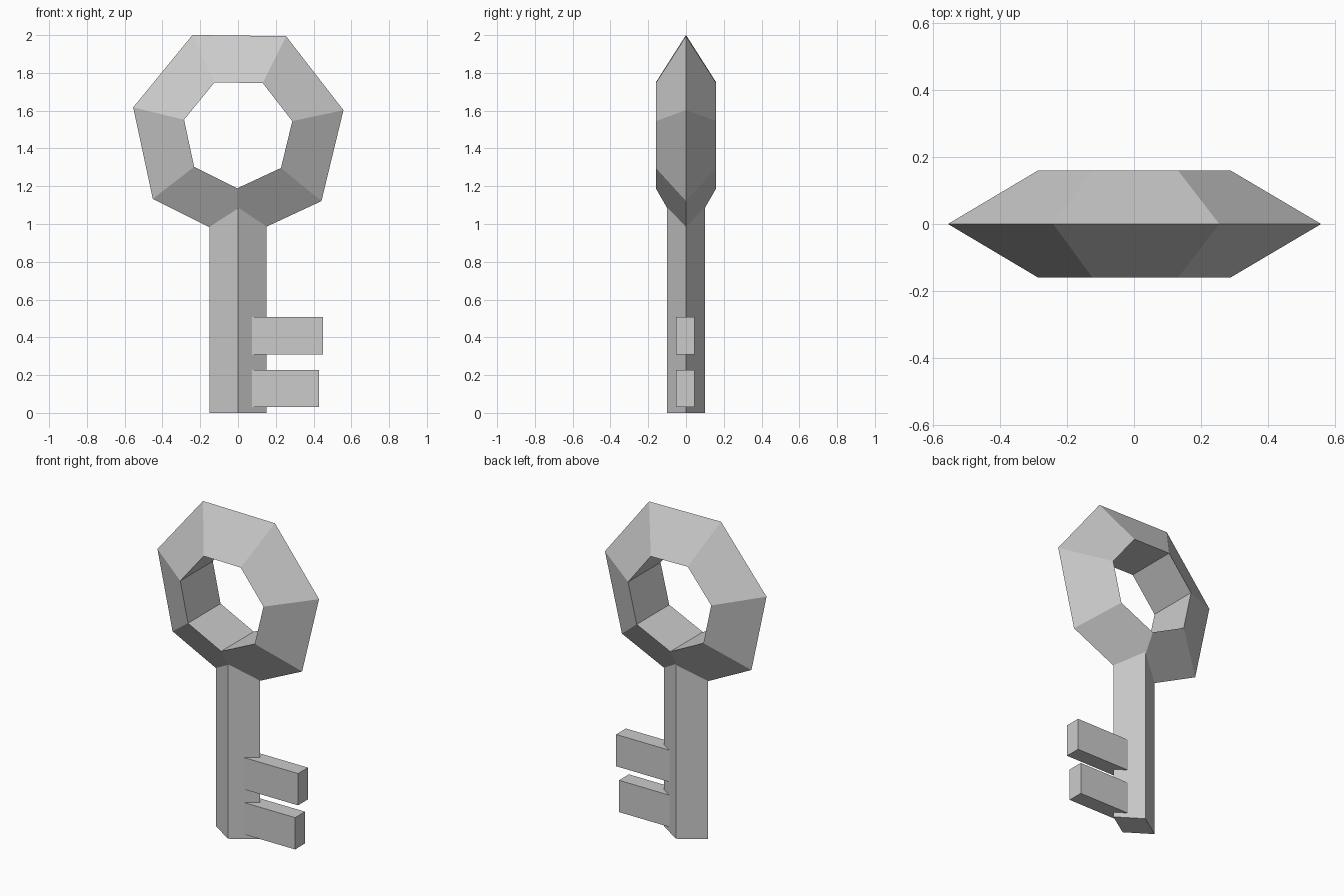
import bpy, bmesh, math
from mathutils import Matrix

if "Cube" in bpy.data.objects:
    bpy.data.objects.remove(bpy.data.objects["Cube"])


def make_object(name, bm):
    bmesh.ops.recalc_face_normals(bm, faces=bm.faces[:])
    mesh = bpy.data.meshes.new(name)
    bm.to_mesh(mesh)
    bm.free()
    obj = bpy.data.objects.new(name, mesh)
    bpy.context.collection.objects.link(obj)
    return obj


def box(name, x0, x1, y0, y1, z0, z1):
    bm = bmesh.new()
    place = Matrix.Translation(((x0 + x1) / 2, (y0 + y1) / 2, (z0 + z1) / 2))
    bmesh.ops.create_cube(bm, size=1, matrix=place @ Matrix.Diagonal((x1 - x0, y1 - y0, z1 - z0, 1)))
    return make_object(name, bm)


# Bow: seven-sided ring with a triangular cross-section, pointing outward
SIDES, CENTER_Z, TILT = 7, 1.483, math.radians(0.75)
section = [(0.571, 0), (0.294, 0.16), (0.294, -0.16)]
bm = bmesh.new()
rings = []
for i in range(SIDES):
    a = -math.pi / 2 - TILT + 2 * math.pi * i / SIDES
    rings.append([bm.verts.new((r * math.cos(a), y, CENTER_Z + r * math.sin(a))) for r, y in section])
for i in range(SIDES):
    p, q = rings[i], rings[(i + 1) % SIDES]
    for j in range(3):
        k = (j + 1) % 3
        bm.faces.new((p[j], p[k], q[k], q[j]))
make_object("bow_ring", bm)

# Shaft: flattened diamond column running up into the ring
SHAFT_TOP = 1.1
bm = bmesh.new()
bmesh.ops.create_cone(bm, cap_ends=True, segments=4, radius1=1, radius2=1, depth=SHAFT_TOP,
                      matrix=Matrix.Translation((0, 0, SHAFT_TOP / 2)) @ Matrix.Diagonal((0.152, 0.1, 1, 1)))
make_object("shaft", bm)

# Teeth: two bars sunk into the right side of the shaft
for name, x1, z0 in (("upper_tooth", 0.45, 0.31), ("lower_tooth", 0.43, 0.03)):
    box(name, 0.05, x1, -0.052, 0.045, z0, z0 + 0.198)
